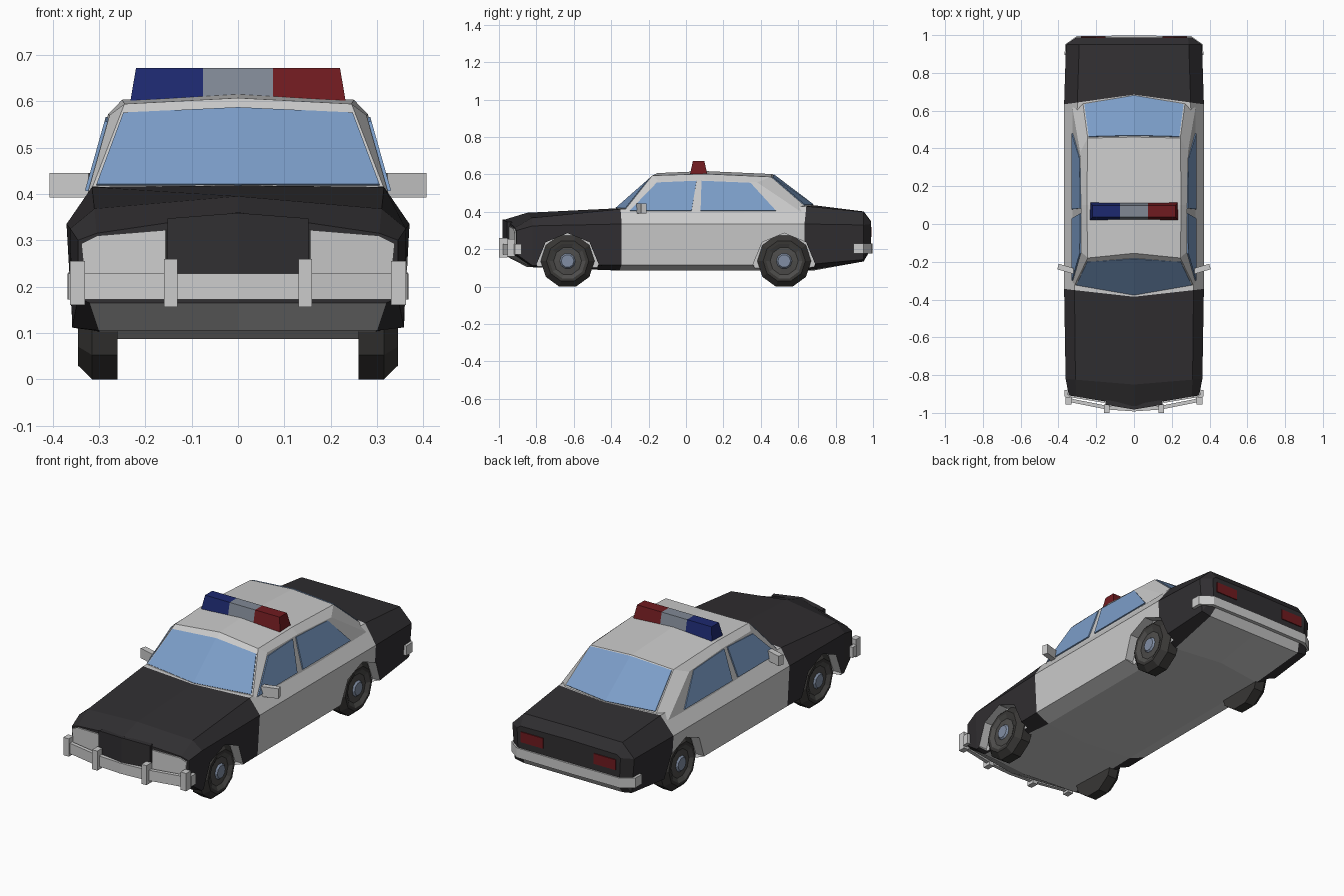
import bpy, bmesh, math
from mathutils import Vector

if "Cube" in bpy.data.objects:
    bpy.data.objects.remove(bpy.data.objects["Cube"])

def mat(name, *c):
    m = bpy.data.materials.new(name)
    m.diffuse_color = (*c, 1)
    m.use_nodes = True
    m.node_tree.nodes["Principled BSDF"].inputs["Base Color"].default_value = m.diffuse_color
    return m

SILVER = mat("silver", .8, .8, .8)
BLACK = mat("black_paint", .03, .028, .031)
GLASS = mat("glass", .2, .34, .58)
RED = mat("red", .16, .011, .014)
BLUE = mat("blue", .012, .022, .16)
CLEAR = mat("clear_lens", .22, .25, .3)
TYRE = mat("tyre", .04, .038, .036)
RIM = mat("rim", .075, .073, .07)
HUB = mat("hub", .22, .27, .37)

def make(name, verts, faces, mats, idx=None, mirror=False, thick=0):
    me = bpy.data.meshes.new(name)
    me.from_pydata([tuple(v) for v in verts], [], faces)
    for m in mats:
        me.materials.append(m)
    if idx:
        me.polygons.foreach_set("material_index", idx)
    bm = bmesh.new()
    bm.from_mesh(me)
    bmesh.ops.recalc_face_normals(bm, faces=bm.faces)
    bm.to_mesh(me)
    bm.free()
    ob = bpy.data.objects.new(name, me)
    bpy.context.collection.objects.link(ob)
    if mirror:
        ob.modifiers.new("mirror", 'MIRROR')
    if thick:
        s = ob.modifiers.new("thickness", 'SOLIDIFY')
        s.thickness, s.offset = thick, 0
    return ob

def panel(name, pts, m, thick=.01):
    return make(name, pts, [tuple(range(len(pts)))], [m], mirror=True, thick=thick)

def box(name, x0, x1, y0, y1, z0, z1, m, tx0=0, tx1=0, ty=0, mirror=False):
    """Box whose top can be tapered inwards."""
    v = [(x0, y0, z0), (x1, y0, z0), (x1, y1, z0), (x0, y1, z0),
         (x0 + tx0, y0 + ty, z1), (x1 - tx1, y0 + ty, z1),
         (x1 - tx1, y1 - ty, z1), (x0 + tx0, y1 - ty, z1)]
    f = [(0, 1, 2, 3), (4, 5, 6, 7), (0, 1, 5, 4), (1, 2, 6, 5), (2, 3, 7, 6), (3, 0, 4, 7)]
    return make(name, v, f, [m], mirror=mirror)

# Lower body: stations of y, bow, floor, sill, belt, shoulder, centre height
stations = [
    (-.905, .06, (.32, .165), (.345, .175), (.345, .300), (.305, .315), .360),
    (-.820, .03, (.30, .105), (.358, .112), (.362, .325), (.310, .368), .395),
    (-.345, .04, (.27, .087), (.357, .117), (.370, .335), (.315, .415), .418),
    (.635, -.05, (.27, .087), (.357, .117), (.370, .335), (.300, .430), .435),
    (.950, 0, (.29, .135), (.345, .145), (.360, .330), (.290, .400), .402),
    (.988, 0, (.27, .200), (.300, .230), (.305, .335), (.285, .348), .352)]
verts, faces, idx = [], [], []
for y, bow, fl, si, be, sh, zc in stations:
    half = [(0, fl[1]), fl, si, be, sh, (0, zc)]
    ring = half + [(-x, z) for x, z in half[4:0:-1]]
    verts += [(x, y - bow * (1 - abs(x) / .36), z) for x, z in ring]
for s in range(5):
    for j in range(10):
        a, b = s * 10 + j, s * 10 + (j + 1) % 10
        faces.append((a, b, b + 10, a + 10))
        idx.append(0 if s == 2 or j in (0, 9) else 1)
for o in (0, 50):
    faces += [tuple(o + i for i in range(6)), tuple(o + i for i in (5, 6, 7, 8, 9, 0))]
    idx += [1, 1]
body = make("body", verts, faces, [SILVER, BLACK], idx)

# Octagonal wheel arches cut into the flanks
WHEEL_Y = (-.633, .525)
for wy in WHEEL_Y:
    for s in (-1, 1):
        bpy.ops.mesh.primitive_cylinder_add(vertices=8, radius=.166, depth=.2,
                                            location=(s * .41, wy, .12), rotation=(0, math.pi / 2, 0))
        cut = bpy.context.object
        cut.hide_render = True
        cut.data.materials.append(SILVER)
        b = body.modifiers.new("arch", 'BOOLEAN')
        b.object, b.operation, b.solver = cut, 'DIFFERENCE', 'EXACT'
        b.material_mode = 'TRANSFER'
        bpy.context.view_layer.objects.active = body
        bpy.ops.object.modifier_apply(modifier=b.name)
        bpy.data.objects.remove(cut)

# Cabin shell (half, mirrored)
cab = [Vector(v) for v in [
    (0, -.38, .412), (.315, -.325, .412), (0, -.155, .607), (.245, -.18, .594),
    (.277, -.15, .570), (0, .1, .618), (.25, .1, .603), (.28, .1, .572),
    (0, .46, .602), (.245, .455, .587), (.285, .38, .558), (0, .685, .432),
    (.27, .637, .430), (.326, .615, .400), (.329, -.325, .385)]]
make("cabin", cab, [(0, 1, 3, 2), (1, 14, 4, 3), (14, 13, 10, 7, 4), (13, 12, 9, 10),
                    (12, 11, 8, 9), (2, 3, 6, 5), (5, 6, 9, 8), (3, 4, 7, 6), (6, 7, 10, 9)],
     [SILVER], mirror=True)

# Glass
def screen(name, bc, be, tc, te, lo, hi, side):
    P = [cab[bc].lerp(cab[tc], lo), cab[be].lerp(cab[te], lo),
         cab[be].lerp(cab[te], hi), cab[bc].lerp(cab[tc], hi)]
    P[1].x *= side
    P[2].x *= side
    panel(name, P, GLASS)
screen("windshield", 0, 1, 2, 3, .03, .88, .975)
screen("rear_window", 11, 12, 8, 9, .03, .97, .975)

def side_x(z):
    return .327 - .282 * (z - .40)
for name, pts in (
        ("front_side_window", [(-.30, .406), (.03, .406), (.056, .565), (-.155, .556)]),
        ("rear_side_window", [(.078, .406), (.48, .406), (.345, .554), (.083, .565)])):
    panel(name, [(side_x(z), y, z) for y, z in pts], GLASS)

# Nose: headlight panels and grille follow the bowed front
def nose(name, pts, m, off, thick):
    panel(name, [(x, -.905 - .06 * (1 - x / .36) - off, z) for x, z in pts], m, thick)
nose("headlights", [(.155, .20), (.328, .20), (.337, .293), (.302, .310), (.155, .322)], SILVER, .002, .012)
nose("grille", [(0, .20), (.15, .20), (.15, .347), (0, .359)], BLACK, .004, .026)

# Bumpers
def bumper(name, path, z0, z1):
    n = len(path)
    v = [(x, y, z) for z in (z0, z1) for x, y in path]
    make(name, v, [(i, i + 1, i + 1 + n, i + n) for i in range(n - 1)], [SILVER], mirror=True, thick=.02)
bumper("front_bumper", [(0, -.982), (.145, -.972), (.33, -.935), (.358, -.91), (.358, -.88)], .172, .228)
bumper("rear_bumper", [(0, .988), (.30, .985), (.357, .945), (.357, .895)], .178, .230)
box("bumper_guards", .13, .16, -1.0, -.955, .156, .26, SILVER, mirror=True)
box("bumper_corner_guards", .330, .362, -.955, -.915, .160, .255, SILVER, mirror=True)

# Tail lights
box("tail_lights", .15, .28, .975, .993, .265, .320, RED, mirror=True)

# Wing mirrors, swept outwards
panel("wing_mirrors", [(.318, -.25, .392), (.402, -.225, .392), (.402, -.225, .445), (.318, -.25, .445)],
      SILVER, .03)

# Roof light bar
box("light_bar_left", -.233, -.075, .02, .115, .595, .672, BLUE, tx0=.013, ty=.017)
box("light_bar_centre", -.075, .075, .02, .115, .595, .672, CLEAR, ty=.017)
box("light_bar_right", .075, .233, .02, .115, .595, .672, RED, tx1=.013, ty=.017)

# Wheels: ten-sided lathe profile of (x, radius)
prof = [(.26, .144), (.315, .144), (.345, .113), (.345, .097), (.332, .075), (.336, .042), (.345, .034)]
seg_mat = [0, 0, 0, 1, 1, 2]
N = 10
for wname, wy in zip(("front_wheels", "rear_wheels"), WHEEL_Y):
    v, f, idx = [], [], []
    for x, r in prof:
        for k in range(N):
            a = 2 * math.pi * k / N
            v.append((x, wy + r * math.cos(a), .137 + r * math.sin(a)))
    for i, m in enumerate(seg_mat):
        for k in range(N):
            a, b = i * N + k, i * N + (k + 1) % N
            f.append((a, b, b + N, a + N))
            idx.append(m)
    f += [tuple(range(N)), tuple(range(len(v) - N, len(v)))]
    idx += [0, 2]
    make(wname, v, f, [TYRE, RIM, HUB], idx, mirror=True)
